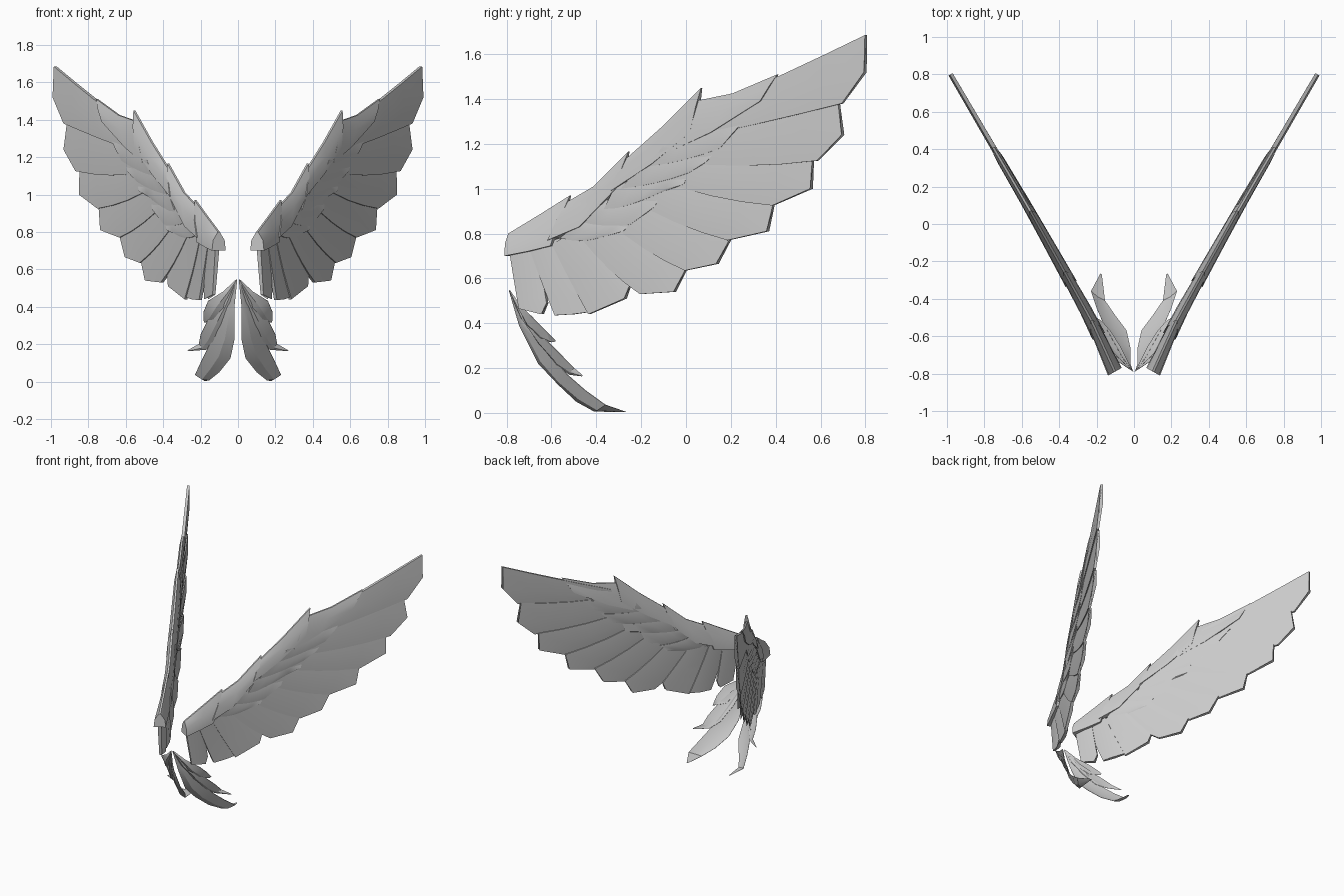
import bpy
from mathutils import Vector

grey = bpy.data.materials.new("feather_grey")
grey.diffuse_color = (0.6, 0.6, 0.6, 1)

# Sweep of the wing seen from above: (y, x) stations
SWEEP = [(-0.85, 0.075), (-0.52, 0.225), (-0.25, 0.375), (0.08, 0.56), (0.85, 1.01)]


def on_wing(p, n):
    """Place a side profile point (y, z) on the swept wing, n outward from its mid surface."""
    y, z = p
    for (y0, x0), (y1, x1) in zip(SWEEP, SWEEP[1:]):
        if y <= y1 or y1 == SWEEP[-1][0]:
            x = x0 + (x1 - x0) * (y - y0) / (y1 - y0)
            break
    return (x + 0.87 * n, y - 0.49 * n, z)


def loft(name, rings):
    """Skin closed rings of equal size, cap the ends and mirror across x."""
    k = len(rings[0])
    verts = [v for r in rings for v in r]
    faces = [(i * k + j, i * k + (j + 1) % k, (i + 1) * k + (j + 1) % k, (i + 1) * k + j)
             for i in range(len(rings) - 1) for j in range(k)]
    faces += [tuple(range(k))[::-1], tuple(range(len(verts) - k, len(verts)))]
    me = bpy.data.meshes.new(name)
    me.from_pydata(verts, [], faces)
    me.materials.append(grey)
    ob = bpy.data.objects.new(name, me)
    bpy.context.collection.objects.link(ob)
    bpy.context.view_layer.objects.active = ob
    ob.select_set(True)
    bpy.ops.object.mode_set(mode='EDIT')
    bpy.ops.mesh.select_all(action='SELECT')
    bpy.ops.mesh.remove_doubles(threshold=0.0005)
    bpy.ops.mesh.normals_make_consistent(inside=False)
    bpy.ops.object.mode_set(mode='OBJECT')
    bpy.ops.object.shade_smooth_by_angle(angle=0.5)
    ob.select_set(False)
    ob.modifiers.new("mirror", 'MIRROR').use_mirror_merge = False


def section(top, mid, bot, t_top, t_mid, t_bot, lean=0.0):
    """Six point wing section with half thicknesses, upper edge leaning inward."""
    return [on_wing(top, t_top - lean), on_wing(mid, t_mid), on_wing(bot, t_bot + lean),
            on_wing(bot, -t_bot + lean), on_wing(mid, -t_mid), on_wing(top, -t_top - lean)]


def feather(name, pts, thick, sag=0.02, lean=0.004):
    """pts: root top, root bottom, tip top, tip point, tip bottom."""
    rt, rb, tt, tm, tb = [Vector(p) for p in pts]
    rings = []
    for i in range(5):
        f = i / 4
        drop = Vector((0, -sag * 4 * f * (1 - f)))
        top, bot = rt.lerp(tt, f) + drop, rb.lerp(tb, f) + drop
        mid = (rt + rb).lerp(tm * 2, f) / 2 + drop
        t = thick * (1 - 0.3 * f)
        rings.append(section(top, mid, bot, t * 0.7, t, t * 0.7, lean))
    loft(name, rings)


# Long flight feathers, from wing tip to wing root
FLIGHT = [
    [(0.10, 1.36), (0.0, 1.22), (0.80, 1.685), (0.80, 1.52), (0.70, 1.38)],
    [(0.05, 1.30), (-0.05, 1.12), (0.68, 1.385), (0.70, 1.24), (0.59, 1.125)],
    [(-0.05, 1.18), (-0.15, 1.05), (0.565, 1.13), (0.56, 1.00), (0.39, 0.925)],
    [(-0.15, 1.09), (-0.27, 0.97), (0.39, 0.93), (0.365, 0.81), (0.19, 0.77)],
    [(-0.25, 1.02), (-0.36, 0.87), (0.20, 0.78), (0.14, 0.665), (0.0, 0.635)],
    [(-0.34, 0.93), (-0.47, 0.79), (0.0, 0.64), (-0.05, 0.54), (-0.20, 0.53)],
    [(-0.45, 0.84), (-0.59, 0.75), (-0.25, 0.57), (-0.27, 0.51), (-0.43, 0.44)],
    [(-0.56, 0.78), (-0.69, 0.73), (-0.43, 0.45), (-0.50, 0.44), (-0.58, 0.435)],
    [(-0.66, 0.76), (-0.78, 0.72), (-0.62, 0.49), (-0.64, 0.44), (-0.74, 0.465)],
]
for i, pts in enumerate(FLIGHT):
    feather(f"flight_feather_{i + 1}", pts, 0.018, sag=0.02 if 0 < i < 6 else 0.005)

# Short covert feathers overlapping the roots
COVERT = [
    [(-0.05, 1.25), (-0.15, 1.10), (0.28, 1.32), (0.22, 1.25), (0.16, 1.18)],
    [(-0.15, 1.15), (-0.28, 1.00), (0.16, 1.19), (0.10, 1.12), (0.02, 1.07)],
    [(-0.28, 1.05), (-0.36, 0.90), (0.02, 1.08), (0.0, 1.02), (-0.10, 0.985)],
    [(-0.35, 0.95), (-0.45, 0.85), (-0.10, 0.99), (-0.13, 0.92), (-0.24, 0.84)],
    [(-0.43, 0.88), (-0.55, 0.78), (-0.23, 0.86), (-0.27, 0.81), (-0.40, 0.775)],
]
for i, pts in enumerate(COVERT):
    feather(f"covert_feather_{i + 1}", pts, 0.029, sag=0.01)

# Tent shaped arm plates along the leading edge: upper points, lower points
ARM = [
    ([(-0.79, 0.80), (-0.65, 0.885), (-0.515, 0.97)], [(-0.79, 0.70), (-0.69, 0.72), (-0.59, 0.745)], 0.042),
    ([(-0.53, 0.94), (-0.41, 1.01), (-0.255, 1.165)], [(-0.60, 0.77), (-0.46, 0.83), (-0.30, 1.00)], 0.038),
    ([(-0.28, 1.12), (-0.10, 1.28), (0.07, 1.45)], [(-0.32, 0.99), (-0.14, 1.11), (0.03, 1.25)], 0.034),
    ([(0.04, 1.39), (0.21, 1.425), (0.41, 1.51)], [(-0.05, 1.17), (0.12, 1.25), (0.34, 1.39)], 0.028),
]
for i, (tops, bots, t) in enumerate(ARM):
    rings = []
    for f, (a, b) in enumerate(zip(tops, bots)):
        a, b = Vector(a), Vector(b)
        w = t * (1 - 0.12 * f)
        rings.append(section(a, a.lerp(b, 0.45), b, 0.006, w * 0.85, w))
    loft(f"arm_plate_{i + 1}", rings)

# Curved tail feathers: (inner edge, outer edge) pairs from root to tip
ROOT = (0.004, -0.79, 0.545)
TAIL = {
    "long_tail_feather": [
        ((0.02, -0.745, 0.39), (0.065, -0.71, 0.40)), ((0.02, -0.66, 0.22), (0.12, -0.61, 0.26)),
        ((0.04, -0.57, 0.125), (0.165, -0.53, 0.17)), ((0.10, -0.49, 0.05), (0.20, -0.45, 0.10)),
        ((0.155, -0.41, 0.006), (0.23, -0.36, 0.035)), ((0.172, -0.27, 0.004), (0.18, -0.265, 0.004))],
    "middle_tail_feather": [
        ((0.03, -0.74, 0.43), (0.09, -0.71, 0.42)), ((0.07, -0.66, 0.31), (0.16, -0.63, 0.33)),
        ((0.12, -0.58, 0.21), (0.20, -0.55, 0.25)), ((0.17, -0.52, 0.17), (0.21, -0.50, 0.20)),
        ((0.262, -0.465, 0.163), (0.27, -0.46, 0.167))],
    "short_tail_feather": [
        ((0.03, -0.755, 0.48), (0.08, -0.74, 0.48)), ((0.07, -0.71, 0.39), (0.16, -0.69, 0.43)),
        ((0.12, -0.65, 0.325), (0.185, -0.63, 0.37)), ((0.175, -0.60, 0.315), (0.183, -0.58, 0.32))],
}
for name, pairs in TAIL.items():
    rings = []
    for a, b in [(ROOT, (0.008, -0.785, 0.548))] + pairs:
        a, b = Vector(a), Vector(b)
        w = (b - a).length
        mid = (a + b) / 2 + Vector((0, -0.12, -0.1)) * w
        mid.z = max(mid.z, 0.002)
        up = Vector((0, 0.5, 0.8)) * min(0.012, 0.12 * w)
        rings.append([a, mid, b, b + up * 0.2, mid + up, a + up * 0.2])
    loft(name, rings)
